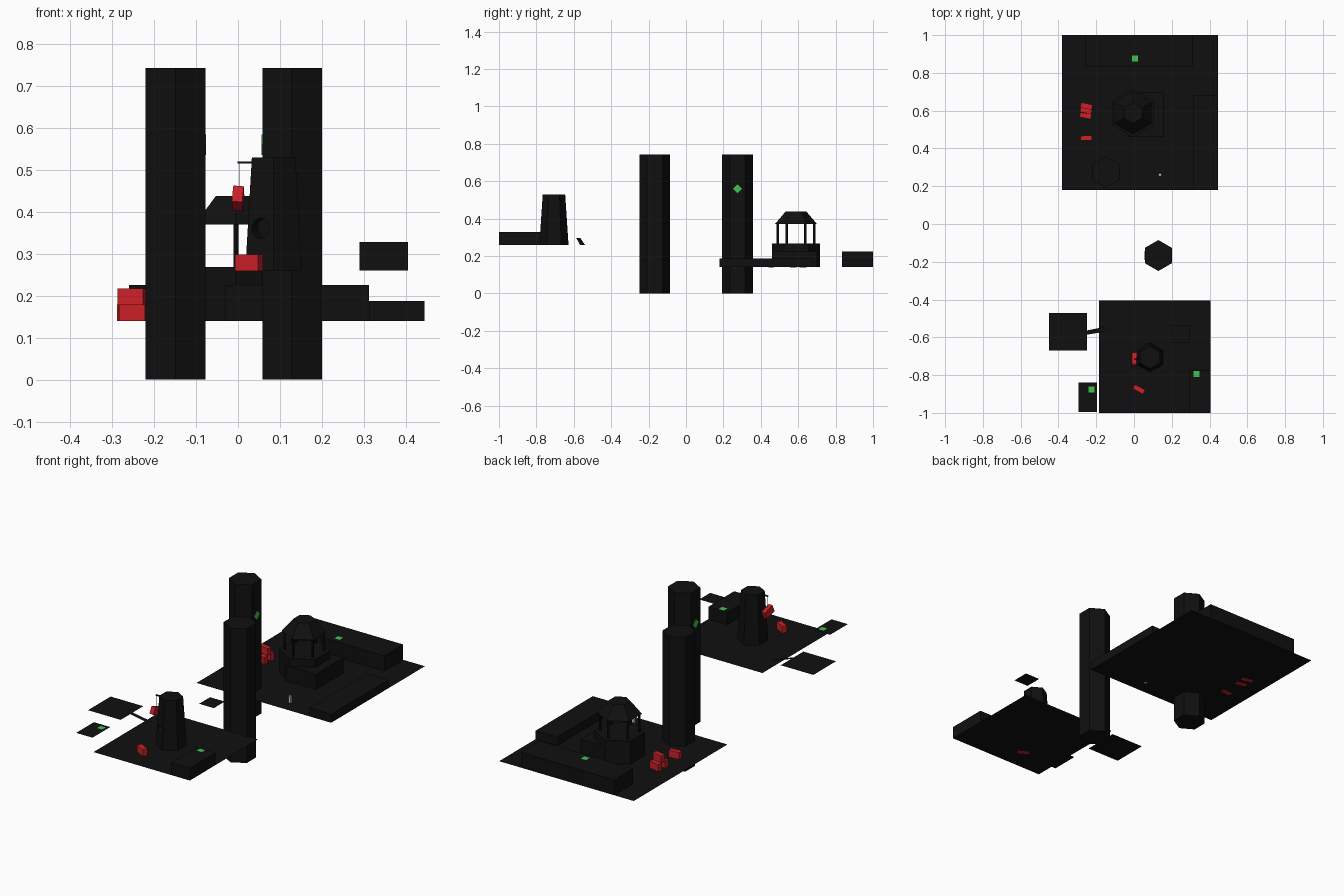
import bpy
from math import radians, sin, cos, pi
from mathutils import Vector

if "Cube" in bpy.data.objects:
    bpy.data.objects.remove(bpy.data.objects["Cube"])


def material(name, rgb):
    m = bpy.data.materials.new(name)
    m.diffuse_color = (*rgb, 1)
    m.use_nodes = True
    m.node_tree.nodes["Principled BSDF"].inputs["Base Color"].default_value = m.diffuse_color
    return m


BLACK = material("black", (0.005, 0.005, 0.005))
RED = material("red", (0.6, 0.015, 0.02))
GREEN = material("green", (0.05, 0.55, 0.08))


def finish(name, mat):
    ob = bpy.context.object
    ob.name = name
    if mat:
        ob.data.materials.append(mat)
    return ob


def box(name, lo, hi, mat=BLACK):
    mid = [(a + b) / 2 for a, b in zip(lo, hi)]
    return block(name, mid, [b - a for a, b in zip(lo, hi)], (0, 0, 0), mat)


def block(name, loc, size, rot, mat):
    bpy.ops.mesh.primitive_cube_add(size=1, location=loc, rotation=[radians(a) for a in rot])
    ob = finish(name, mat)
    ob.scale = size
    return ob


def sheet(name, x0, x1, y0, y1, z, mat=BLACK):
    bpy.ops.mesh.primitive_plane_add(size=1, location=((x0 + x1) / 2, (y0 + y1) / 2, z))
    ob = finish(name, mat)
    ob.scale = (x1 - x0, y1 - y0, 1)
    return ob


def prism(name, x, y, z0, z1, r0, r1=None, mat=BLACK, sides=6):
    bpy.ops.mesh.primitive_cone_add(vertices=sides, radius1=r0, radius2=r0 if r1 is None else r1,
                                    depth=z1 - z0, location=(x, y, (z0 + z1) / 2))
    return finish(name, mat)


# Floating ground sheets
sheet("back_platform", -0.38, 0.445, 0.18, 1.0, 0.14)
sheet("front_platform", -0.185, 0.405, -1.0, -0.405, 0.26)
sheet("left_platform", -0.45, -0.25, -0.67, -0.472, 0.295)
sheet("corner_platform", -0.295, -0.195, -0.995, -0.84, 0.335)
sheet("upper_platform", 0.203, 0.293, -0.63, -0.535, 0.49)

# Sloped bridge from the left platform
me = bpy.data.meshes.new("bridge")
me.from_pydata([(-0.25, -0.586, 0.295), (-0.13, -0.566, 0.259),
                (-0.13, -0.54, 0.259), (-0.25, -0.564, 0.295)], [], [(0, 1, 2, 3)])
me.materials.append(BLACK)
bpy.context.collection.objects.link(bpy.data.objects.new("bridge", me))

# Raised ledges
box("back_ledge", (-0.26, 0.835, 0.14), (0.312, 1.0, 0.225))
box("side_ledge", (0.312, 0.18, 0.14), (0.445, 0.68, 0.187))
box("front_ledge", (0.29, -1.0, 0.26), (0.405, -0.775, 0.328))

# Two tall hexagonal pillars with diamond markers on facing sides
for i, (x, y, s) in enumerate([(0.129, -0.167, -1), (-0.149, 0.275, 1)]):
    prism(f"pillar_{i}", x, y, 0, 0.743, 0.082)
    block(f"pillar_marker_{i}", (x + s * 0.0715, y, 0.56), (0.003, 0.034, 0.034), (45, 0, 0), GREEN)

# Square floor markers
for i, (x, y, z) in enumerate([(0.005, 0.875, 0.2265), (0.33, -0.795, 0.3295), (-0.225, -0.875, 0.3365)]):
    sheet(f"floor_marker_{i}", x - 0.016, x + 0.016, y - 0.016, y + 0.016, z, GREEN)

# Pavilion: plinth, posts and truncated roof
PX, PY = -0.005, 0.588
prism("pavilion_base", PX, PY, 0.14, 0.268, 0.128)
box("pavilion_step", (-0.03, 0.46, 0.14), (0.155, 0.7, 0.225))
for i in range(6):
    a = i * pi / 3
    prism(f"pavilion_post_{i}", PX + 0.098 * sin(a), PY + 0.098 * cos(a), 0.268, 0.37, 0.0065)
prism("pavilion_roof", PX, PY, 0.37, 0.438, 0.113, 0.055)

# Tapered tower with an arched niche
TX, TY = 0.085, -0.706
tower = prism("tower", TX, TY, 0.26, 0.53, 0.078, 0.06)
out = Vector((-0.5, -0.866, 0))
bpy.ops.mesh.primitive_cylinder_add(vertices=16, radius=0.024, depth=0.08,
                                    location=Vector((TX, TY, 0.361)) + out * 0.075)
cutter = finish("niche_cutter", None)
cutter.rotation_euler = out.to_track_quat('Z', 'Y').to_euler()
cutter.hide_render = True
cutter.hide_set(True)
mod = tower.modifiers.new("niche", 'BOOLEAN')
mod.operation = 'DIFFERENCE'
mod.object = cutter

# Crane arm, cord and hanging crate
box("crane_arm", (-0.001, -0.72, 0.515), (0.05, -0.712, 0.52))
box("crane_cord", (0.002, -0.717, 0.45), (0.004, -0.715, 0.516), None)
block("hanging_crate", (0, -0.717, 0.432), (0.025, 0.065, 0.04), (-20, 5, -3), RED)

# Red crates on the ground
for i, (x, y, z, a) in enumerate([(0.026, -0.875, 0.279, -28), (-0.256, 0.573, 0.159, -10),
                                  (-0.252, 0.625, 0.159, -12), (-0.254, 0.6, 0.198, -12),
                                  (-0.253, 0.455, 0.159, 3)]):
    block(f"crate_{i}", (x, y, z), (0.062, 0.026, 0.039), (0, 0, a), RED)

# Small standing post
box("small_post", (0.131, 0.253, 0.139), (0.145, 0.267, 0.176), None)
